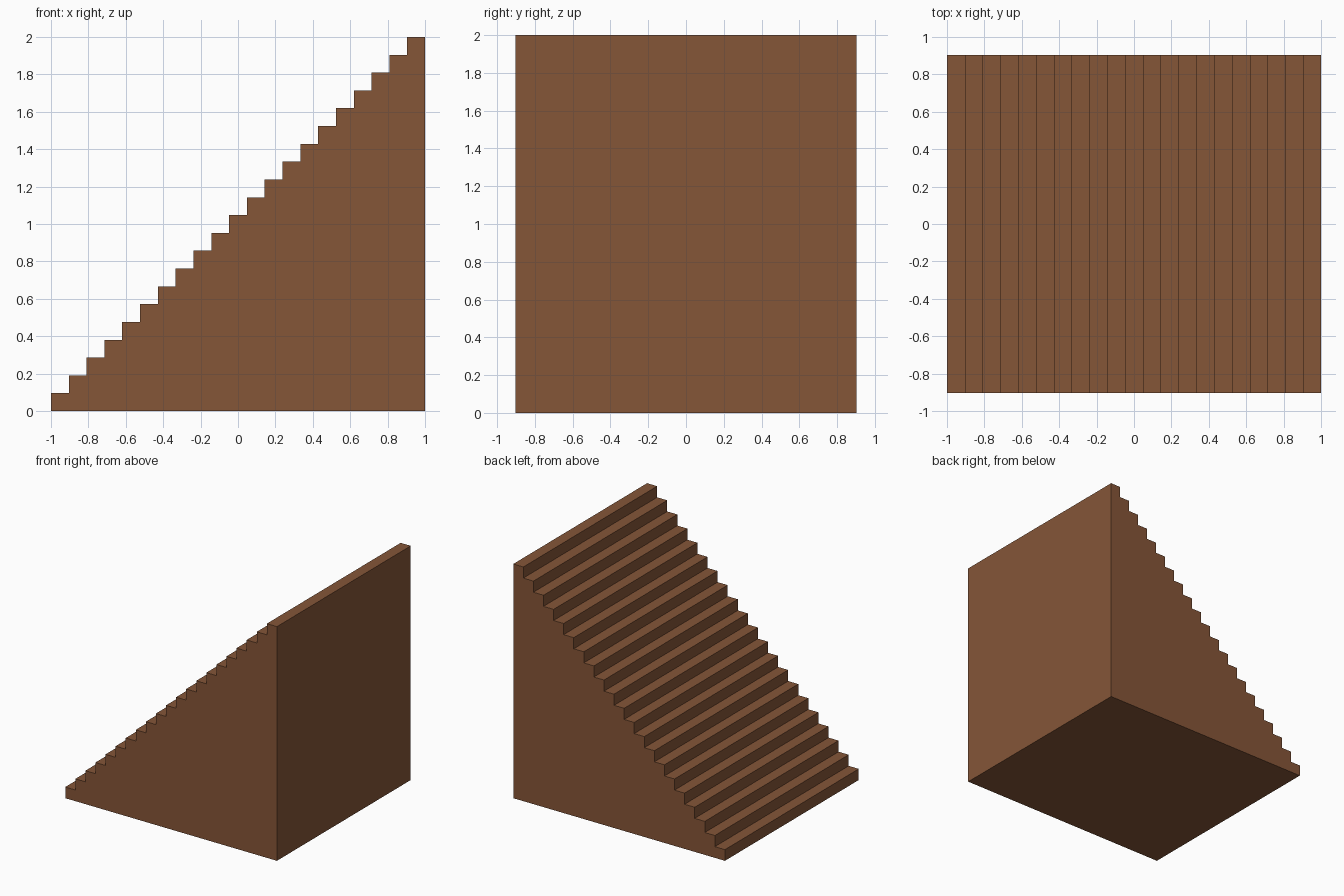
import bpy
import bmesh

if "Cube" in bpy.data.objects:
    bpy.data.objects.remove(bpy.data.objects["Cube"])

STEPS = 21
SIZE = 2.0 / STEPS      # tread depth and riser height
HALF_WIDTH = 0.903

# Single brown colour
brown = bpy.data.materials.new("brown wood")
brown.diffuse_color = (0.235, 0.092, 0.039, 1.0)
brown.use_nodes = True
brown.node_tree.nodes["Principled BSDF"].inputs["Base Color"].default_value = brown.diffuse_color

# Stepped side profile in x-z: base, back wall, then down the steps
profile = [(-1.0, 0.0), (1.0, 0.0)]
for i in reversed(range(STEPS)):
    top = (i + 1) * SIZE
    profile += [(-1.0 + (i + 1) * SIZE, top), (-1.0 + i * SIZE, top)]
    if i > 0:
        profile.append((-1.0 + i * SIZE, i * SIZE))
# drop repeated corners where a tread meets the next riser
points = []
for p in profile:
    if not points or abs(p[0] - points[-1][0]) + abs(p[1] - points[-1][1]) > 1e-5:
        points.append(p)

# Solid staircase: profile extruded across the width
bm = bmesh.new()
side = bm.faces.new([bm.verts.new((x, -HALF_WIDTH, z)) for x, z in points])
result = bmesh.ops.extrude_face_region(bm, geom=[side], use_keep_orig=True)
moved = [v for v in result["geom"] if isinstance(v, bmesh.types.BMVert)]
bmesh.ops.translate(bm, verts=moved, vec=(0, 2 * HALF_WIDTH, 0))
bmesh.ops.recalc_face_normals(bm, faces=bm.faces)

mesh = bpy.data.meshes.new("staircase")
bm.to_mesh(mesh)
bm.free()
mesh.materials.append(brown)
staircase = bpy.data.objects.new("staircase", mesh)
bpy.context.collection.objects.link(staircase)
